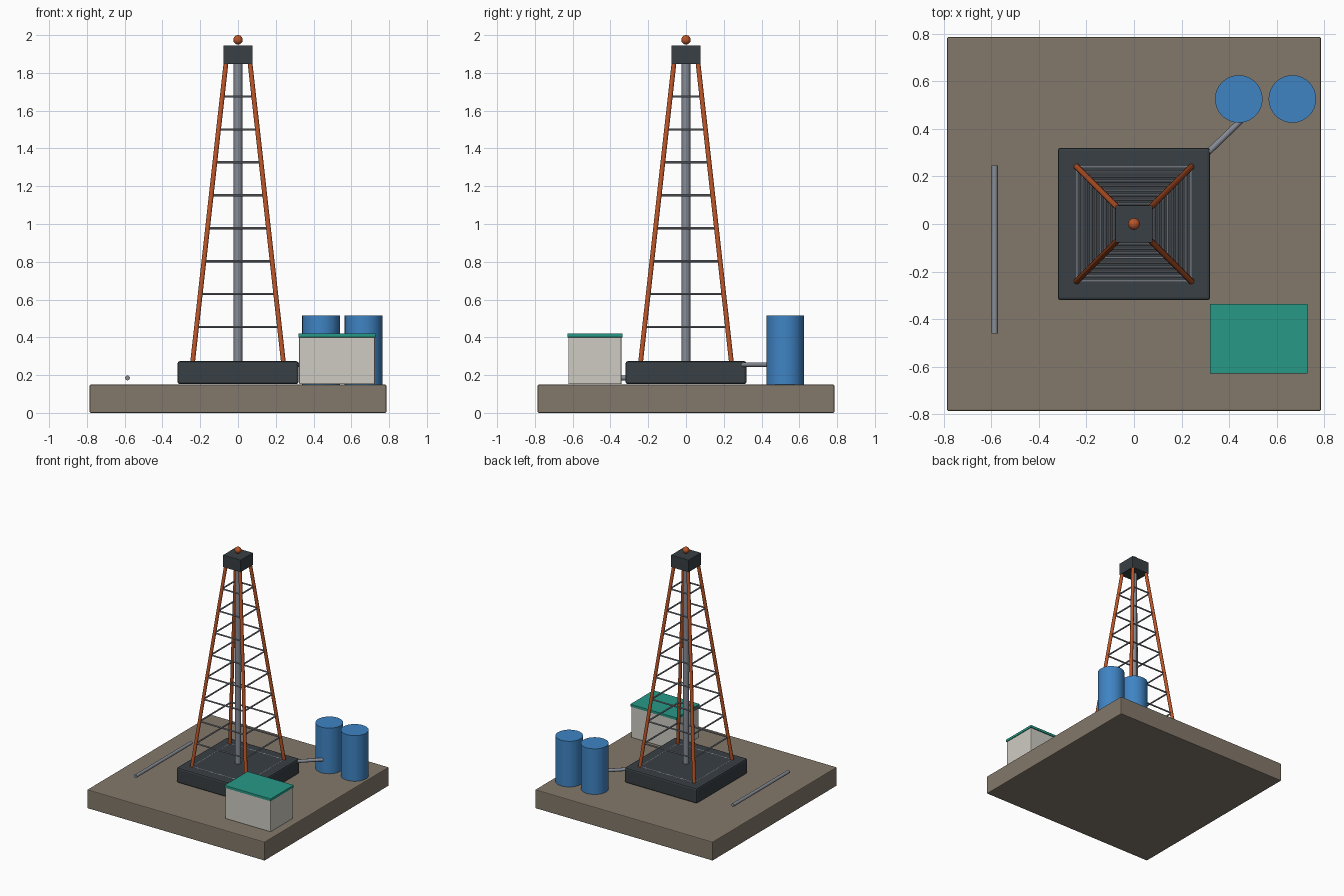
import bpy
from math import radians
from mathutils import Vector

cube = bpy.data.objects.get("Cube")
if cube:
    bpy.data.objects.remove(cube, do_unlink=True)


def material(name, rgb):
    m = bpy.data.materials.new(name)
    m.use_nodes = True
    m.diffuse_color = (*rgb, 1)
    m.node_tree.nodes["Principled BSDF"].inputs["Base Color"].default_value = (*rgb, 1)
    return m


earth = material("earth brown", (0.23, 0.19, 0.145))
dark = material("dark steel", (0.04, 0.05, 0.057))
orange = material("rust orange", (0.5, 0.09, 0.02))
steel = material("grey steel", (0.24, 0.26, 0.3))
blue = material("tank blue", (0.05, 0.23, 0.55))
wall = material("wall white", (0.62, 0.6, 0.54))
teal = material("roof teal", (0.02, 0.32, 0.24))


def finish(name, mat, smooth=False):
    ob = bpy.context.object
    ob.name = name
    ob.data.materials.append(mat)
    if smooth:
        bpy.ops.object.shade_smooth_by_angle(angle=radians(40))
    return ob


def box(name, mat, low, high, bevel=0.0):
    low, high = Vector(low), Vector(high)
    bpy.ops.mesh.primitive_cube_add(size=1, location=(low + high) / 2)
    ob = finish(name, mat)
    ob.scale = high - low
    bpy.ops.object.transform_apply(location=False, rotation=False, scale=True)
    if bevel:
        mod = ob.modifiers.new("soft edges", "BEVEL")
        mod.width = bevel
        mod.segments = 2
    return ob


def rod(name, mat, start, end, radius, sides=12):
    start, end = Vector(start), Vector(end)
    axis = end - start
    bpy.ops.mesh.primitive_cylinder_add(vertices=sides, radius=radius, depth=axis.length,
                                        location=(start + end) / 2)
    ob = finish(name, mat, True)
    ob.rotation_euler = axis.to_track_quat("Z", "Y").to_euler()
    return ob


# Ground pad and rig floor
box("ground_pad", earth, (-0.785, -0.785, 0), (0.785, 0.785, 0.15), 0.006)
box("rig_floor", dark, (-0.32, -0.32, 0.152), (0.32, 0.32, 0.274), 0.012)

# Tower legs and horizontal braces
BASE, TOP = 0.27, 1.85
CORNERS = [(-1, -1), (1, -1), (1, 1), (-1, 1)]


def half_width(z):
    return 0.24 + (0.064 - 0.24) * (z - BASE) / (TOP - BASE)


def corner(index, z):
    x, y = CORNERS[index % 4]
    return (x * half_width(z), y * half_width(z), z)


for i in range(4):
    rod(f"tower_leg_{i + 1}", orange, corner(i, BASE), corner(i, TOP + 0.01), 0.013)
    for level in range(9):
        z = BASE + 0.01 + 0.1744 * level if level else BASE
        rod(f"brace_{level + 1}_{i + 1}", steel, corner(i, z), corner(i + 1, z), 0.006, 8)

# Drill string, crown block and beacon
rod("drill_string", steel, (0, 0, BASE), (0, 0, TOP), 0.023, 16)
box("crown_block", dark, (-0.078, -0.078, 1.847), (0.078, 0.078, 1.945), 0.003)
bpy.ops.mesh.primitive_uv_sphere_add(segments=16, ring_count=10, radius=0.025,
                                     location=(0, 0, 1.975))
finish("beacon", orange, True)

# Storage tanks and feed pipe
for side, x in (("inner", 0.44), ("outer", 0.665)):
    rod(f"{side}_tank", blue, (x, 0.525, 0.15), (x, 0.525, 0.515), 0.1, 32)
rod("feed_pipe", steel, (0.3, 0.29, 0.255), (0.45, 0.435, 0.255), 0.013)

# Loose pipe on the pad
rod("loose_pipe", steel, (-0.585, -0.46, 0.185), (-0.585, 0.245, 0.185), 0.013)

# Site cabin
box("cabin_walls", wall, (0.324, -0.622, 0.152), (0.724, -0.342, 0.402), 0.004)
box("cabin_roof", teal, (0.319, -0.628, 0.4), (0.729, -0.336, 0.42), 0.002)
